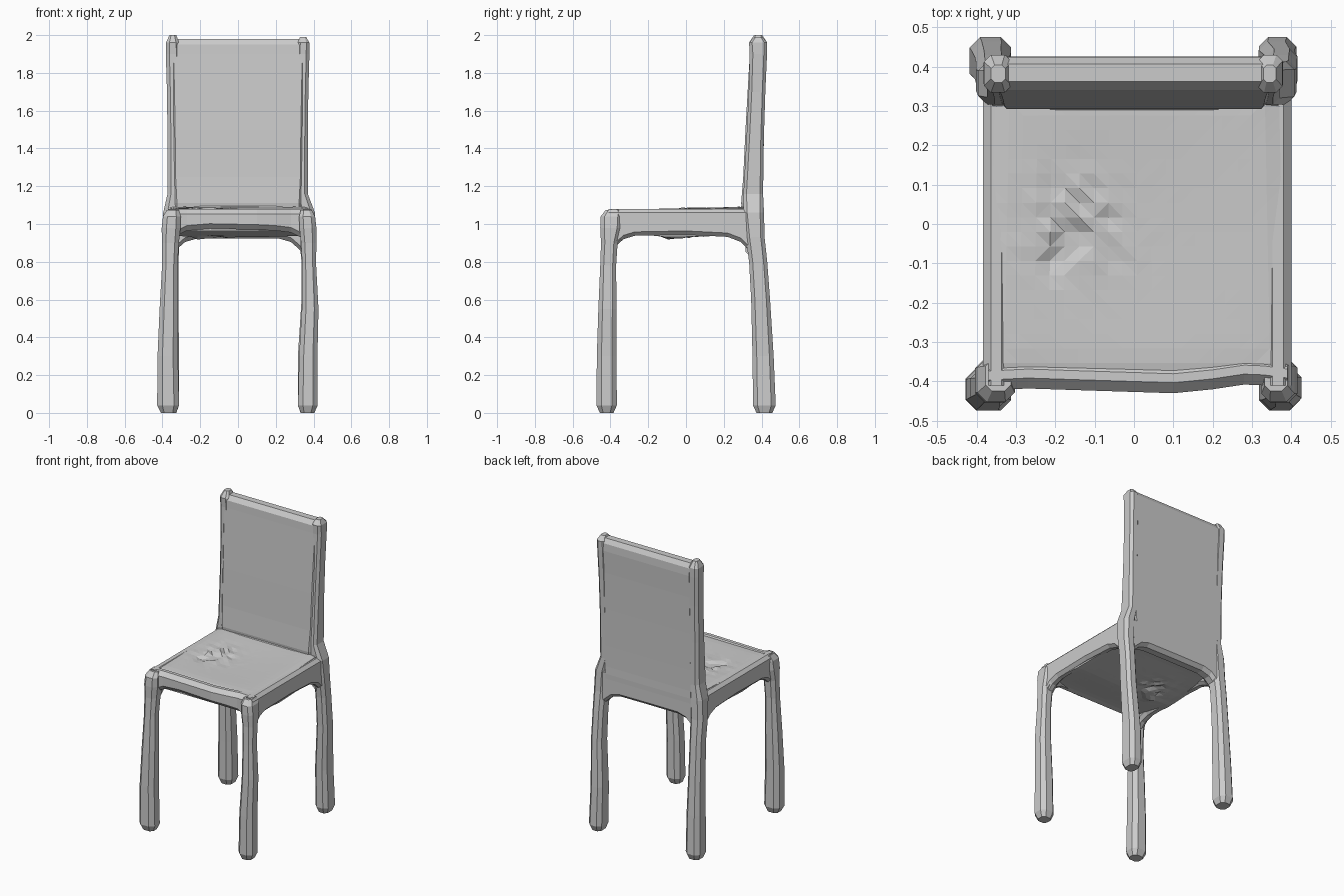
import bpy, bmesh, math, random

random.seed(4)


def make_object(name, bm):
    bmesh.ops.recalc_face_normals(bm, faces=bm.faces)
    mesh = bpy.data.meshes.new(name)
    bm.to_mesh(mesh)
    bm.free()
    obj = bpy.data.objects.new(name, mesh)
    bpy.context.collection.objects.link(obj)
    return obj


def loft(name, axis, sections, cham=0.5):
    """Skin chamfered-rectangle sections (t, c1, c2, h1, h2) along an axis."""
    bm = bmesh.new()
    rings = []
    for t, c1, c2, h1, h2 in sections:
        k = min(h1, h2) * cham
        outline = [(h1, h2 - k), (h1 - k, h2), (k - h1, h2), (-h1, h2 - k),
                   (-h1, k - h2), (k - h1, -h2), (h1 - k, -h2), (h1, k - h2)]
        ring = []
        for u, v in outline:
            co = [c1 + u, c2 + v]
            co.insert("xyz".index(axis), t)
            ring.append(bm.verts.new(co))
        rings.append(ring)
    for a, b in zip(rings, rings[1:]):
        for i in range(8):
            j = (i + 1) % 8
            bm.faces.new((a[i], a[j], b[j], b[i]))
    bm.faces.new(rings[0])
    bm.faces.new(rings[-1])
    return make_object(name, bm)


# Legs: z, distance from centre in x, y, half sizes
front_leg = [(0.00, .368, -.420, .040, .036), (0.04, .370, -.420, .058, .054),
             (0.30, .372, -.420, .054, .052), (0.55, .366, -.416, .049, .048),
             (0.78, .361, -.412, .041, .042), (0.90, .358, -.406, .045, .044),
             (0.98, .354, -.398, .050, .056), (1.04, .350, -.396, .047, .056),
             (1.074, .345, -.385, .032, .040)]
back_leg = [(0.00, .365, .415, .038, .042), (0.04, .365, .415, .053, .060),
            (0.30, .362, .408, .050, .056), (0.60, .360, .395, .044, .050),
            (0.80, .358, .382, .043, .048), (0.93, .356, .366, .046, .050),
            (1.06, .350, .358, .046, .055), (1.16, .337, .356, .036, .052),
            (1.45, .337, .366, .036, .046), (1.70, .340, .376, .036, .044),
            (1.90, .344, .383, .038, .046), (1.96, .346, .382, .035, .048),
            (1.995, .345, .382, .018, .022)]
for side, s, thin in (("left", -1, 1.0), ("right", 1, .9)):
    for part, prof in (("front_leg", front_leg), ("back_leg_and_post", back_leg)):
        top = 2.0 if s < 0 else 1.99
        loft(f"{part}_{side}", "z",
             [(z if z < 1.99 else top, s * x + (.016 if s > 0 and .5 < z < 1.1 else 0),
               y, hx * thin, hy) for z, x, y, hx, hy in prof])

# Side rails, deepening into the legs: y, bottom z
for side, s in (("left", -1), ("right", 1)):
    x = .350 if s < 0 else .366
    rail = [(-.41, .85), (-.37, .885), (-.33, .92), (-.27, .938), (0, .943),
            (.22, .932), (.29, .905), (.33, .865), (.36, .82)]
    loft(f"side_rail_{side}", "y",
         [(y, s * x, (1.080 + b) / 2, .034, (1.080 - b) / 2) for y, b in rail], .6)

# Front rail with its wavy bulge: x, y, bottom z
front = [(-.37, -.385, .90), (-.33, -.383, .935), (-.27, -.380, .965),
         (-.15, -.384, .975), (.10, -.392, .97), (.20, -.382, .965),
         (.28, -.370, .955), (.33, -.372, .93), (.39, -.380, .89)]
loft("front_rail", "x", [(x, y, (1.080 + b) / 2, .038, (1.080 - b) / 2)
                         for x, y, b in front], .7)

# Back rail under the backrest: x, bottom z
back = [(-.36, .83), (-.32, .87), (-.28, .905), (-.22, .922), (0, .923),
        (.22, .922), (.28, .905), (.32, .87), (.36, .83)]
loft("back_rail", "x", [(x, .362, (1.09 + b) / 2, .046, (1.09 - b) / 2)
                        for x, b in back])

# Seat: solid panel, slight sag, dented patch on the left, flush underside
bm = bmesh.new()
bmesh.ops.create_grid(bm, x_segments=20, y_segments=20, size=1)
for v in bm.verts:
    u, w = v.co.x, v.co.y
    x = .008 + u * (.368 - .008 * w)
    y = -.02 + w * .37
    z = 1.087 + .008 * w - .010 * (1 - u * u) * (1 - w * w)
    z -= .010 * max(abs(u), abs(w)) ** 12
    patch = math.exp(-((x + .15) / .11) ** 2 - (y / .11) ** 2)
    z += patch * random.uniform(-.014, .012)
    z -= .022 * math.exp(-((x + .2) ** 2 + (y + .1) ** 2) / .0009)
    v.co = (x, y, z)
bmesh.ops.triangulate(bm, faces=bm.faces)
lower = bmesh.ops.extrude_face_region(bm, geom=bm.faces[:], use_keep_orig=True)
for v in lower["geom"]:
    if isinstance(v, bmesh.types.BMVert):
        front_rise = max(0, -.1 - v.co.y) * .13
        v.co.z -= .145 - front_rise
make_object("seat", bm)

# Backrest panel: leaning front face, soft top with a shallow dip
loft("backrest", "z",
     [(.96, 0, .360, .350, .046), (1.06, 0, .354, .352, .055),
      (1.11, 0, .350, .358, .058), (1.25, 0, .356, .362, .053),
      (1.50, 0, .364, .362, .049), (1.75, 0, .374, .364, .045),
      (1.90, 0, .382, .368, .044), (1.95, 0, .382, .366, .042),
      (1.980, 0, .384, .350, .022)], .6)

# Soft fold where the backrest meets the seat
loft("backrest_fold", "x",
     [(-.36, .325, 1.08, .025, .022), (-.2, .318, 1.083, .030, .025),
      (.2, .318, 1.083, .030, .025), (.365, .325, 1.08, .025, .022)], .8)
